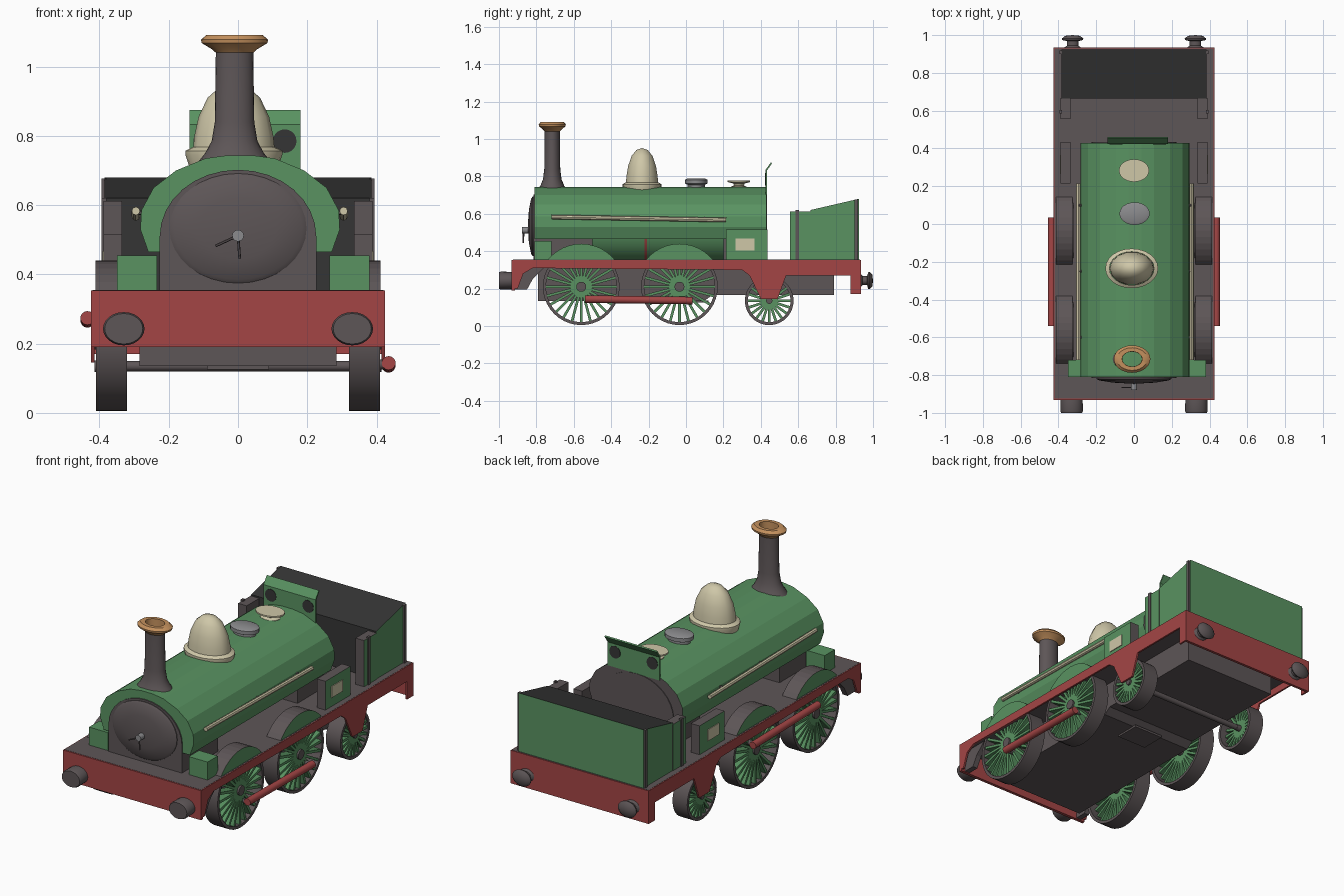
import bpy, bmesh
from math import pi, sin, cos, radians
from mathutils import Matrix, Vector

cube = bpy.data.objects.get("Cube")
if cube:
    bpy.data.objects.remove(cube)


def material(name, r, g, b):
    m = bpy.data.materials.new(name)
    m.use_nodes = True
    m.diffuse_color = (r, g, b, 1)
    m.node_tree.nodes["Principled BSDF"].inputs["Base Color"].default_value = (r, g, b, 1)
    return m


green = material("engine green", 0.10, 0.29, 0.12)
grey = material("iron grey", 0.11, 0.092, 0.095)
red = material("frame red", 0.37, 0.06, 0.06)
black = material("coal black", 0.035, 0.035, 0.035)
cream = material("cream brass", 0.62, 0.57, 0.39)
copper = material("copper", 0.55, 0.28, 0.11)
steel = material("pale steel", 0.26, 0.26, 0.27)


def finish(name, bm, mats, smooth=False, rule=None):
    """Turn a bmesh into an object; rule picks a slot from a face normal."""
    bmesh.ops.recalc_face_normals(bm, faces=bm.faces)
    bm.normal_update()
    if rule:
        for f in bm.faces:
            f.material_index = int(rule(f.normal))
    me = bpy.data.meshes.new(name)
    bm.to_mesh(me)
    bm.free()
    for m in mats:
        me.materials.append(m)
    if smooth:
        me.shade_smooth()
        me.set_sharp_from_angle(angle=radians(40))
    ob = bpy.data.objects.new(name, me)
    bpy.context.scene.collection.objects.link(ob)
    return ob


def prism(name, profile, a, b, mats, axis="x", rule=None):
    """Extrude a profile: (y, z) points along x, or (x, z) points along y."""
    place = (lambda p, t: (t, p[0], p[1])) if axis == "x" else (lambda p, t: (p[0], t, p[1]))
    bm = bmesh.new()
    ends = [[bm.verts.new(place(p, t)) for p in profile] for t in (a, b)]
    bm.faces.new(ends[0])
    bm.faces.new(ends[1])
    n = len(profile)
    for i in range(n):
        j = (i + 1) % n
        bm.faces.new((ends[0][i], ends[0][j], ends[1][j], ends[1][i]))
    return finish(name, bm, mats, rule=rule)


def box(name, x, y, z, mats, rule=None):
    return prism(name, [(y[0], z[0]), (y[1], z[0]), (y[1], z[1]), (y[0], z[1])], x[0], x[1], mats, rule=rule)


def lathe(name, profile, mat, loc, axis="z", scale=(1, 1, 1), steps=24):
    """Spin (radius, height) points, then aim the height along the axis."""
    turn = {"z": Matrix(), "y": Matrix.Rotation(-pi / 2, 4, "X"), "x": Matrix.Rotation(pi / 2, 4, "Y")}[axis]
    bm = bmesh.new()
    vs = [bm.verts.new((r, 0, h)) for r, h in profile]
    es = [bm.edges.new(pair) for pair in zip(vs, vs[1:])]
    bmesh.ops.spin(bm, geom=vs + es, cent=(0, 0, 0), axis=(0, 0, 1), angle=2 * pi, steps=steps, use_merge=True)
    bmesh.ops.remove_doubles(bm, verts=bm.verts, dist=0.0001)
    bm.transform(Matrix.Translation(loc) @ Matrix.Diagonal((*scale, 1)) @ turn)
    return finish(name, bm, [mat], smooth=True)


def rod(name, p, q, r, mat, steps=10):
    p, q = Vector(p), Vector(q)
    bm = bmesh.new()
    bmesh.ops.create_cone(bm, cap_ends=True, segments=steps, radius1=r, radius2=r, depth=(q - p).length)
    bm.transform(Matrix.Translation((p + q) / 2) @ (q - p).to_track_quat("Z", "Y").to_matrix().to_4x4())
    return finish(name, bm, [mat], smooth=True)


def wheel(name, s, y, r, spokes):
    c = (s * 0.365, y, r + 0.005)
    t = r - 0.016
    lathe(name + "_tyre", [(t, -0.045), (r, -0.045), (r, 0.045), (t, 0.045), (t, -0.045)],
          grey, c, "x", steps=40)
    rod(name + "_hub", (s * 0.33, y, c[2]), (s * 0.415, y, c[2]), r * 0.13, grey, 16)
    bm = bmesh.new()
    for i in range(spokes):
        m = (Matrix.Rotation(2 * pi * i / spokes, 4, "X") @ Matrix.Translation((0, 0, t / 2))
             @ Matrix.Diagonal((0.05, 0.014, t, 1)))
        bmesh.ops.create_cube(bm, size=1, matrix=m)
    bm.transform(Matrix.Translation((s * 0.38, y, c[2])))
    finish(name + "_spokes", bm, [green])


# Running plate, beams and underframe
box("running_plate", (-0.42, 0.42), (-0.925, 0.93), (0.31, 0.355), [grey])
box("front_beam", (-0.425, 0.425), (-0.932, -0.915), (0.19, 0.354), [red])
box("rear_beam", (-0.425, 0.425), (0.92, 0.935), (0.17, 0.354), [red])
prism("underframe", [(-0.79, 0.135), (0.1, 0.135), (0.14, 0.165), (0.79, 0.165), (0.79, 0.31), (-0.79, 0.31)],
      -0.285, 0.285, [grey])
box("ash_pan", (-0.09, 0.09), (-0.02, 0.12), (0.125, 0.137), [grey])

valance = [(-0.93, 0.354), (-0.93, 0.2), (-0.9, 0.2), (-0.87, 0.28), (-0.82, 0.31), (0.3, 0.3), (0.34, 0.27),
           (0.4, 0.145), (0.49, 0.145), (0.535, 0.27), (0.88, 0.27), (0.88, 0.17), (0.934, 0.17), (0.934, 0.354)]
gusset = [(-0.92, 0.31), (-0.92, 0.195), (-0.85, 0.195), (-0.82, 0.25), (-0.76, 0.31)]
splash = [(0.23 * cos(a), 0.21 + 0.23 * sin(a)) for a in (radians(38 + 104 * i / 12) for i in range(13))]
bunker = [(0.665, 0.355), (0.925, 0.355), (0.925, 0.68), (0.665, 0.62)]

for s, side in ((1, "left"), (-1, "right")):
    outer = lambda n, s=s: n.x * s > 0.9
    prism(side + "_valance", valance, s * 0.415, s * 0.425, [red])
    prism(side + "_front_bracket", gusset, s * 0.37, s * 0.4, [grey])
    # Wheels, splashers and coupling rod
    for pos, y in (("front", -0.56), ("middle", -0.035)):
        wheel(f"{side}_{pos}_wheel", s, y, 0.205, 24)
        prism(f"{side}_{pos}_splasher", [(y + p, z) for p, z in splash], s * 0.325, s * 0.412,
              [grey, green], rule=outer)
    wheel(side + "_trailing_wheel", s, 0.445, 0.13, 20)
    zr = 0.14 if s > 0 else 0.27
    rod(side + "_coupling_rod", (s * 0.435, -0.54, zr + 0.004), (s * 0.435, 0.035, zr - 0.004), 0.02, red, 14)
    for y in (-0.525, 0.02):
        rod(side + "_crank_pin", (s * 0.39, y, zr), (s * 0.43, y, zr), 0.014, grey)
    # Buffers
    lathe(side + "_front_buffer", [(0, -0.07), (0.055, -0.07), (0.06, -0.06), (0.058, 0), (0, 0)], grey,
          (s * 0.33, -0.93, 0.243), "y", (1, 1, 0.8))
    lathe(side + "_rear_buffer", [(0, 0.066), (0.04, 0.062), (0.057, 0.048), (0.055, 0.04), (0.03, 0.034),
                                  (0.03, 0.01), (0.045, 0.0), (0, 0)], grey,
          (s * 0.325, 0.934, 0.243), "y", (1, 1, 0.8))
    # Sand box and boiler handrail
    x0 = 0.015 + s * 0.307
    box(side + "_sand_box", (x0 - 0.058, x0 + 0.058), (-0.81, -0.72), (0.355, 0.455), [green])
    x0 = 0.005 + s * 0.3
    rod(side + "_handrail", (x0, -0.72, 0.583), (x0, 0.215, 0.567), 0.012, cream, 8)
    for y in (-0.6, -0.25, 0.1):
        rod(side + "_handrail_knob", (x0 - s * 0.05, y, 0.578), (x0, y, 0.578), 0.007, grey, 6)
    # Cab side, bunker front column and strapping
    xs = (s * 0.335, s * 0.388)
    box(side + "_cab_side", xs, (0.215, 0.435), (0.355, 0.515), [grey, green], outer)
    box(side + "_cab_plate", (s * 0.386, s * 0.392), (0.265, 0.365), (0.405, 0.468), [cream])
    box(side + "_bunker_column", xs, (0.555, 0.668), (0.355, 0.612), [grey, green], outer)
    for y, top in ((0.595, 0.62), (0.91, 0.677)):
        box(side + "_bunker_strap", (s * 0.38, s * 0.394), (y - 0.009, y + 0.009), (0.355, top), [grey])

# Axles
for y, z in ((-0.56, 0.21), (-0.035, 0.21), (0.445, 0.135)):
    rod("axle", (-0.36, y, z), (0.36, y, z), 0.015, grey)

# Coal bunker: black top and front, green sides and back
prism("coal_bunker", bunker, -0.385, 0.385, [green, black], rule=lambda n: n.z > 0.5 or n.y < -0.5)

# Saddle tank, smokebox, boiler and firebox
half = [(0.265, 0.465), (0.288, 0.53), (0.285, 0.585), (0.25, 0.65), (0.185, 0.7), (0.1, 0.735), (0.035, 0.744)]
tank = half + [(-x, z) for x, z in reversed(half)]
prism("saddle_tank", [(x + 0.006, z) for x, z in tank], -0.81, 0.43, [green, grey], "y",
      rule=lambda n: n.y > 0.9)
arch = [(0.226 * cos(pi * i / 16), 0.51 + 0.192 * sin(pi * i / 16)) for i in range(17)]
arch = [(0.226, 0.35)] + arch + [(-0.226, 0.35)]
prism("smokebox", arch, -0.816, -0.5, [grey], "y")
prism("firebox", arch, 0.2, 0.434, [grey], "y")
rod("boiler", (0, -0.52, 0.53), (0, 0.22, 0.53), 0.2, green, 24)
rod("boiler_band", (0, -0.222, 0.53), (0, -0.208, 0.53), 0.204, red, 24)

# Smokebox door with its handle
lathe("smokebox_door", [(0.198, 0.01), (0.198, -0.008), (0.185, -0.016), (0.11, -0.028), (0, -0.034)], grey,
      (0, -0.812, 0.533), "y", (1, 1, 0.8), 32)
rod("door_knob", (0, -0.84, 0.512), (0, -0.878, 0.512), 0.017, steel, 12)
rod("door_handle_side", (0, -0.866, 0.512), (-0.065, -0.866, 0.482), 0.004, grey, 6)
rod("door_handle_down", (0, -0.87, 0.512), (0.005, -0.87, 0.445), 0.004, grey, 6)

# Chimney, dome and fillers, all slightly flattened lengthwise
flat = (1, 0.75, 1)
lathe("chimney", [(0.105, 0.725), (0.085, 0.75), (0.066, 0.785), (0.057, 0.84), (0.054, 1.045)], grey,
      (-0.01, -0.715, 0), scale=flat)
lathe("chimney_cap", [(0.054, 1.04), (0.065, 1.05), (0.095, 1.068), (0.097, 1.078), (0.08, 1.092), (0.053, 1.092),
                      (0.052, 1.04)], copper, (-0.01, -0.715, 0), scale=flat)
lathe("dome_base", [(0.125, 0.7), (0.14, 0.745), (0.14, 0.757), (0.118, 0.768)], cream,
      (-0.012, -0.235, 0), scale=flat)
lathe("dome", [(0.118, 0.76), (0.114, 0.8), (0.102, 0.855), (0.076, 0.91), (0.04, 0.942), (0, 0.951)], cream,
      (-0.012, -0.235, 0), scale=flat, steps=14)
lathe("water_filler", [(0.062, 0.72), (0.062, 0.755), (0.08, 0.762), (0.08, 0.782), (0.065, 0.788), (0, 0.788)],
      steel, (0.003, 0.055, 0), scale=flat)
lathe("safety_valve", [(0.055, 0.72), (0.055, 0.745), (0.035, 0.752), (0.04, 0.762), (0.08, 0.77), (0.08, 0.778),
                       (0, 0.778)], cream, (0, 0.283, 0), scale=flat)

# Weatherboard with round windows
board = [(0.424, 0.7), (0.432, 0.7), (0.432, 0.83), (0.46, 0.87), (0.454, 0.875), (0.424, 0.833)]
prism("weatherboard", board, -0.14, 0.18, [green])
for x in (-0.095, 0.135):
    rod("weatherboard_window", (x, 0.422, 0.785), (x, 0.434, 0.785), 0.034, black, 20)
